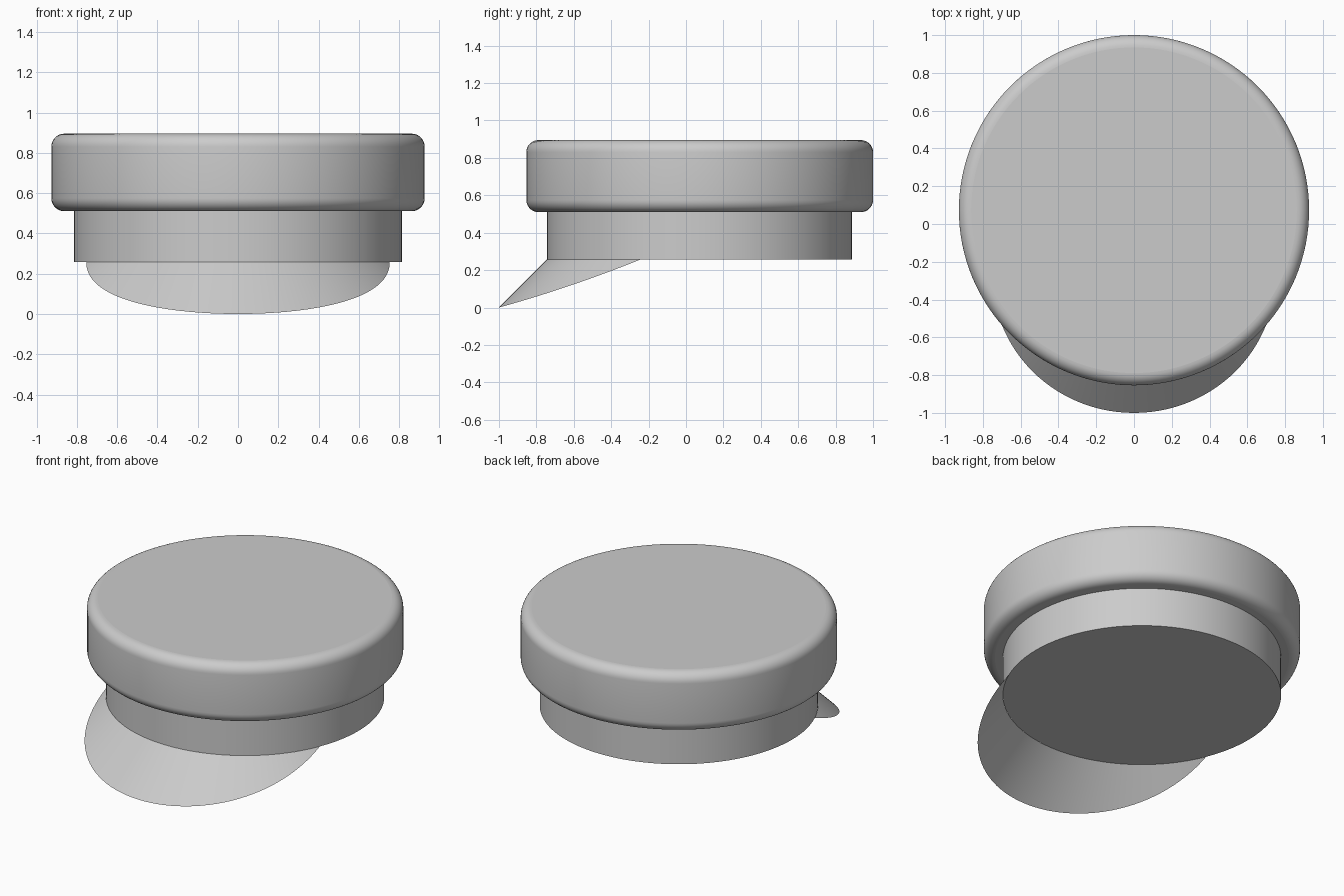
import bpy
import bmesh
from math import sin, cos, acos, pi

if "Cube" in bpy.data.objects:
    bpy.data.objects.remove(bpy.data.objects["Cube"])

SEGMENTS = 128
CENTRE_Y = 0.073
CROWN_R, CROWN_BOTTOM, CROWN_TOP, FILLET = 0.927, 0.51, 0.895, 0.065
BAND_R, BAND_BOTTOM = 0.815, 0.258
VISOR_BACK = -0.24   # where the visor rim meets the band
VISOR_TIP = -1.0

grey = bpy.data.materials.new("plain_grey")
grey.use_nodes = True
colour = (0.6, 0.6, 0.6, 1)
grey.diffuse_color = colour
grey.node_tree.nodes["Principled BSDF"].inputs["Base Color"].default_value = colour


def finish(name, bm):
    mesh = bpy.data.meshes.new(name)
    bm.to_mesh(mesh)
    bm.free()
    mesh.materials.append(grey)
    obj = bpy.data.objects.new(name, mesh)
    obj.location.y = CENTRE_Y
    bpy.context.collection.objects.link(obj)
    return obj


def lathe(name, profile):
    """Closed round solid from (radius, z) points listed bottom to top."""
    bm = bmesh.new()
    rings = []
    for r, z in profile:
        rings.append([bm.verts.new((r * cos(2 * pi * i / SEGMENTS),
                                    r * sin(2 * pi * i / SEGMENTS), z))
                      for i in range(SEGMENTS)])
    for low, high in zip(rings, rings[1:]):
        for i in range(SEGMENTS):
            j = (i + 1) % SEGMENTS
            bm.faces.new((low[i], low[j], high[j], high[i])).smooth = True
    # flat end caps
    bm.faces.new(rings[0][::-1])
    bm.faces.new(rings[-1])
    return finish(name, bm)


# Crown: wide drum with rounded upper and lower edges
def arc(z, start):
    steps = 8
    angles = [start + pi / 2 * i / steps for i in range(steps + 1)]
    return [(CROWN_R - FILLET + FILLET * cos(a), z + FILLET * sin(a)) for a in angles]


lathe("cap_crown", arc(CROWN_BOTTOM + FILLET, -pi / 2) + arc(CROWN_TOP - FILLET, 0))

# Band: plain drum below the crown
lathe("cap_band", [(BAND_R, BAND_BOTTOM), (BAND_R, CROWN_BOTTOM + 0.02)])


# Visor: thin 45 degree cone sheet, trimmed by a gently sagging slope
def rim_height(y):
    t = (VISOR_BACK - y) / (VISOR_BACK - VISOR_TIP)
    return BAND_BOTTOM * (1 - t) - 0.048 * t * (1 - t)


def rim_drop(angle):
    low, high = 0.0, 0.4
    for _ in range(40):
        d = (low + high) / 2
        y = CENTRE_Y - (BAND_R + d) * cos(angle)
        if BAND_BOTTOM - d > rim_height(y):
            low = d
        else:
            high = d
    return low


bm = bmesh.new()
half_angle = acos((CENTRE_Y - VISOR_BACK) / BAND_R)
columns = []
steps, rows = 96, 4
for i in range(steps + 1):
    a = half_angle * sin(pi / 2 * (2 * i / steps - 1))
    drop = rim_drop(a)
    column = []
    for k in range(rows + 1):
        d = drop * k / rows
        r = BAND_R + d
        column.append(bm.verts.new((r * sin(a), -r * cos(a), BAND_BOTTOM - d)))
    columns.append(column)
for left, right in zip(columns, columns[1:]):
    for k in range(rows):
        bm.faces.new((left[k], left[k + 1], right[k + 1], right[k])).smooth = True
bmesh.ops.remove_doubles(bm, verts=bm.verts, dist=1e-5)
finish("cap_visor", bm)
